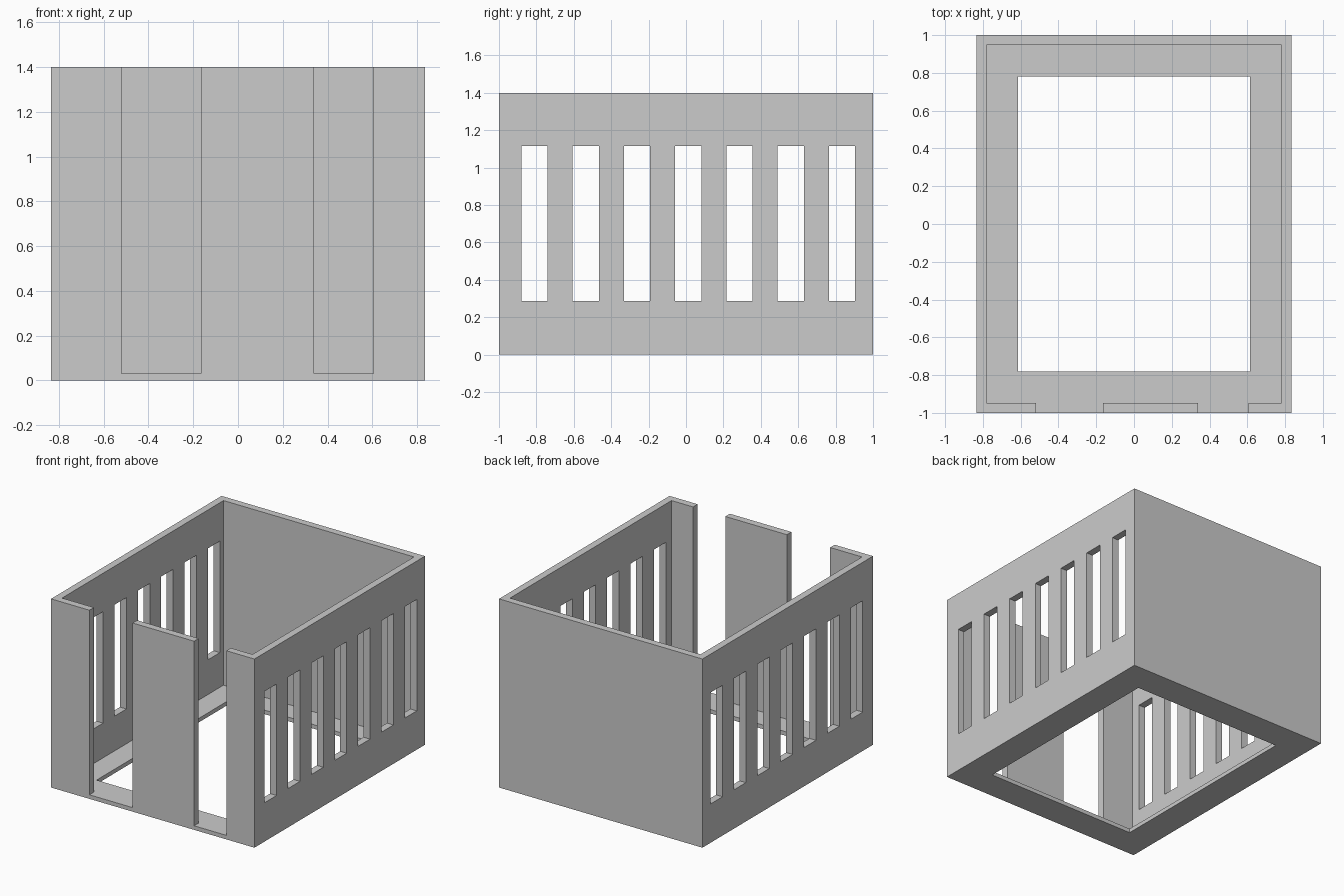
import bpy

if "Cube" in bpy.data.objects:
    bpy.data.objects.remove(bpy.data.objects["Cube"], do_unlink=True)

WIDTH, LENGTH, HEIGHT = 1.67, 2.0, 1.4
WALL, FLOOR = 0.053, 0.03

grey = bpy.data.materials.new("plain grey")
grey.use_nodes = True
grey.diffuse_color = (0.6, 0.6, 0.6, 1)
grey.node_tree.nodes["Principled BSDF"].inputs["Base Color"].default_value = (0.6, 0.6, 0.6, 1)


def box(name, low, high):
    """Axis-aligned box between two corners."""
    centre = [(a + b) / 2 for a, b in zip(low, high)]
    bpy.ops.mesh.primitive_cube_add(size=1, location=centre)
    obj = bpy.context.object
    obj.name = name
    obj.scale = [b - a for a, b in zip(low, high)]
    bpy.ops.object.transform_apply(location=True, scale=True)
    obj.data.materials.append(grey)
    return obj


def cut(target, low, high):
    """Remove a box-shaped volume from the target."""
    cutter = box("cutter", low, high)
    cutter.hide_render = True
    mod = target.modifiers.new("cut", "BOOLEAN")
    mod.operation = "DIFFERENCE"
    mod.solver = "EXACT"
    mod.object = cutter
    bpy.context.view_layer.objects.active = target
    bpy.ops.object.modifier_apply(modifier=mod.name)
    bpy.data.objects.remove(cutter, do_unlink=True)


hx, hy = WIDTH / 2, LENGTH / 2
pen = box("slatted_enclosure", (-hx, -hy, 0), (hx, hy, HEIGHT))

# Open-topped interior and the opening in the floor rim
cut(pen, (WALL - hx, WALL - hy, FLOOR), (hx - WALL, hy - WALL, HEIGHT + 1))
cut(pen, (-0.615, -0.78, -1), (0.615, 0.78, 1))

# Two front doorways, open at the top
for left, right in ((-0.52, -0.165), (0.34, 0.605)):
    cut(pen, (left, -hy - 1, FLOOR), (right, 0, HEIGHT + 1))

# Row of tall slots through both side walls
for i in range(7):
    y = -0.81 + i * 0.274
    cut(pen, (-2, y - 0.07, 0.288), (2, y + 0.07, 1.115))
